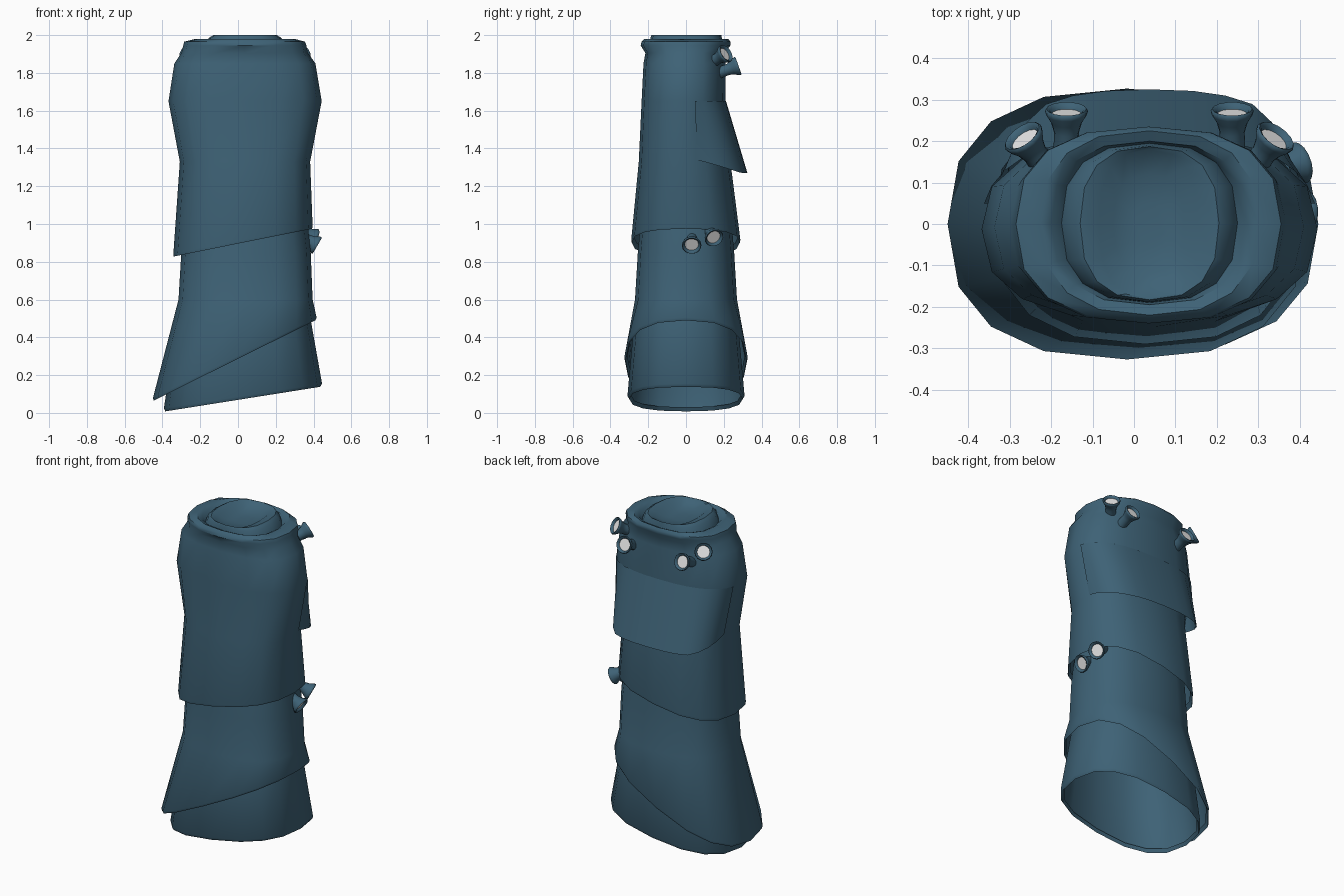
import bpy, bmesh, math
from mathutils import Vector

if "Cube" in bpy.data.objects:
    bpy.data.objects.remove(bpy.data.objects["Cube"])

SIDES = 16


def make_material(name, color):
    m = bpy.data.materials.new(name)
    m.diffuse_color = (*color, 1)
    m.use_nodes = True
    m.node_tree.nodes["Principled BSDF"].inputs["Base Color"].default_value = m.diffuse_color
    return m


blue = make_material("slate blue", (0.048, 0.122, 0.181))
white = make_material("pale disc", (0.8, 0.8, 0.8))


def ring_point(ring, t):
    """Rounded oval spanning xl..xr and yf..yb, tilted from zl (left) to zr (right)."""
    xl, xr, yf, yb, zl, zr = ring
    c, s = math.cos(t), math.sin(t)
    u = math.copysign(abs(c) ** 0.8, c)
    v = math.copysign(abs(s) ** 0.8, s)
    return ((xl + xr) / 2 + u * (xr - xl) / 2,
            (yf + yb) / 2 + v * (yb - yf) / 2,
            (zl + zr) / 2 + u * (zr - zl) / 2)


def finish(name, bm, mats, angle=42):
    mesh = bpy.data.meshes.new(name)
    bm.normal_update()
    bm.to_mesh(mesh)
    bm.free()
    for m in mats:
        mesh.materials.append(m)
    ob = bpy.data.objects.new(name, mesh)
    bpy.context.collection.objects.link(ob)
    bpy.ops.object.select_all(action='DESELECT')
    ob.select_set(True)
    bpy.context.view_layer.objects.active = ob
    bpy.ops.object.shade_smooth_by_angle(angle=math.radians(angle))
    return ob


def loft(name, rings, cap=False):
    """Skin a stack of ovals listed from bottom to top."""
    bm = bmesh.new()
    rows = [[bm.verts.new(ring_point(r, math.tau * i / SIDES)) for i in range(SIDES)]
            for r in rings]
    for a, b in zip(rows, rows[1:]):
        for i in range(SIDES):
            j = (i + 1) % SIDES
            bm.faces.new((a[i], a[j], b[j], b[i]))
    if cap:
        bm.faces.new(rows[-1])
    return finish(name, bm, [blue])


# lower sleeve with a rolled-in hem
loft("lower_sleeve", [
    (-0.375, 0.425, -0.29, 0.29, 0.03, 0.155),
    (-0.385, 0.435, -0.30, 0.30, 0.008, 0.138),
    (-0.392, 0.445, -0.31, 0.31, 0.025, 0.155),
    (-0.33, 0.38, -0.275, 0.275, 0.45, 0.52),
    (-0.28, 0.36, -0.24, 0.24, 0.68, 0.68)])

# middle sleeve with a steeply slanted hem
loft("middle_sleeve", [
    (-0.435, 0.40, -0.31, 0.31, 0.09, 0.51),
    (-0.447, 0.41, -0.32, 0.32, 0.065, 0.49),
    (-0.450, 0.416, -0.327, 0.327, 0.08, 0.505),
    (-0.315, 0.395, -0.27, 0.27, 0.60, 0.60),
    (-0.30, 0.385, -0.255, 0.255, 0.85, 0.85),
    (-0.29, 0.36, -0.235, 0.235, 1.08, 1.08)])

# upper sleeve, running over the shoulder into the coiled, dished top
loft("upper_sleeve_and_coiled_top", [
    (-0.325, 0.38, -0.275, 0.275, 0.86, 1.0),
    (-0.340, 0.392, -0.287, 0.285, 0.828, 0.975),
    (-0.342, 0.395, -0.29, 0.288, 0.845, 0.985),
    (-0.308, 0.382, -0.25, 0.235, 1.33, 1.33),
    (-0.368, 0.443, -0.235, 0.21, 1.65, 1.65),
    (-0.337, 0.41, -0.225, 0.21, 1.85, 1.85),
    (-0.30, 0.37, -0.215, 0.205, 1.905, 1.905),
    (-0.29, 0.362, -0.24, 0.235, 1.945, 1.945),
    (-0.285, 0.355, -0.235, 0.235, 1.965, 1.965),
    (-0.225, 0.30, -0.22, 0.225, 1.98, 1.98),
    (-0.20, 0.275, -0.195, 0.20, 1.968, 1.968),
    (-0.175, 0.25, -0.19, 0.195, 1.94, 1.94),
    (-0.155, 0.23, -0.188, 0.19, 1.985, 1.985),
    (-0.13, 0.205, -0.183, 0.187, 2.0, 2.0),
    (-0.085, 0.155, -0.18, 0.18, 1.99, 1.99),
    (-0.05, 0.12, -0.12, 0.12, 1.965, 1.965),
    (0.0, 0.07, -0.05, 0.05, 1.958, 1.958)], cap=True)

# flap hanging off the back, blending into the sleeve at its ends
bm = bmesh.new()
top = (-0.368, 0.443, -0.23, 0.212, 1.65, 1.65)
waist = (-0.308, 0.382, -0.25, 0.235, 1.33, 1.33)
N = 14
rows = []
for i in range(N + 1):
    t = math.pi * (0.06 + 0.88 * i / N)
    k = min(1.0, math.sin(math.pi * i / N) * 1.25)
    a, b = Vector(ring_point(top, t)), Vector(ring_point(waist, t))
    hem = b + Vector((0.06 * math.cos(t) * k, 0.09 * k, 0.01 - 0.07 * k))
    inner = hem + Vector((0, -0.012 * k, 0.012))
    rows.append([bm.verts.new(p) for p in (a, a.lerp(hem, 0.5), hem, inner)])
for p, q in zip(rows, rows[1:]):
    for j in range(3):
        bm.faces.new((p[j], p[j + 1], q[j + 1], q[j]))
finish("back_flap", bm, [blue])


def sucker(name, centre, direction, r=0.052, length=0.11):
    """Flared tube with a rounded rim and a pale recessed disc."""
    n = 14
    profile = [(0.6, -length), (0.58, -0.06), (0.72, -0.035), (0.95, -0.015),
               (1.0, -0.005), (0.93, 0.0), (0.78, -0.004), (0.7, -0.014)]
    q = Vector(direction).to_track_quat('Z', 'Y')
    bm = bmesh.new()
    loops = [[bm.verts.new(q @ Vector((s * r * math.cos(math.tau * i / n),
                                       s * r * math.sin(math.tau * i / n), h))
                           + Vector(centre)) for i in range(n)] for s, h in profile]
    for a, b in zip(loops, loops[1:]):
        for i in range(n):
            j = (i + 1) % n
            bm.faces.new((a[i], a[j], b[j], b[i]))
    bm.faces.new(loops[-1]).material_index = 1
    finish(name, bm, [blue, white], 50)


# two pairs at the upper back, mirrored about the sleeve's middle
MID = 0.037
for side, label in ((-1, "left"), (1, "right")):
    sucker(f"inner_sucker_{label}", (MID + side * 0.2, 0.278, 1.838), (0, 0.94, 0.34))
    sucker(f"outer_sucker_{label}", (MID + side * 0.307, 0.213, 1.905),
           (side * 0.52, 0.72, 0.46))

# pair on the right flank, tipped downward
sucker("flank_sucker_front", (0.42, 0.03, 0.885), (0.86, 0.0, -0.5))
sucker("flank_sucker_back", (0.405, 0.15, 0.925), (0.82, 0.3, -0.45))
